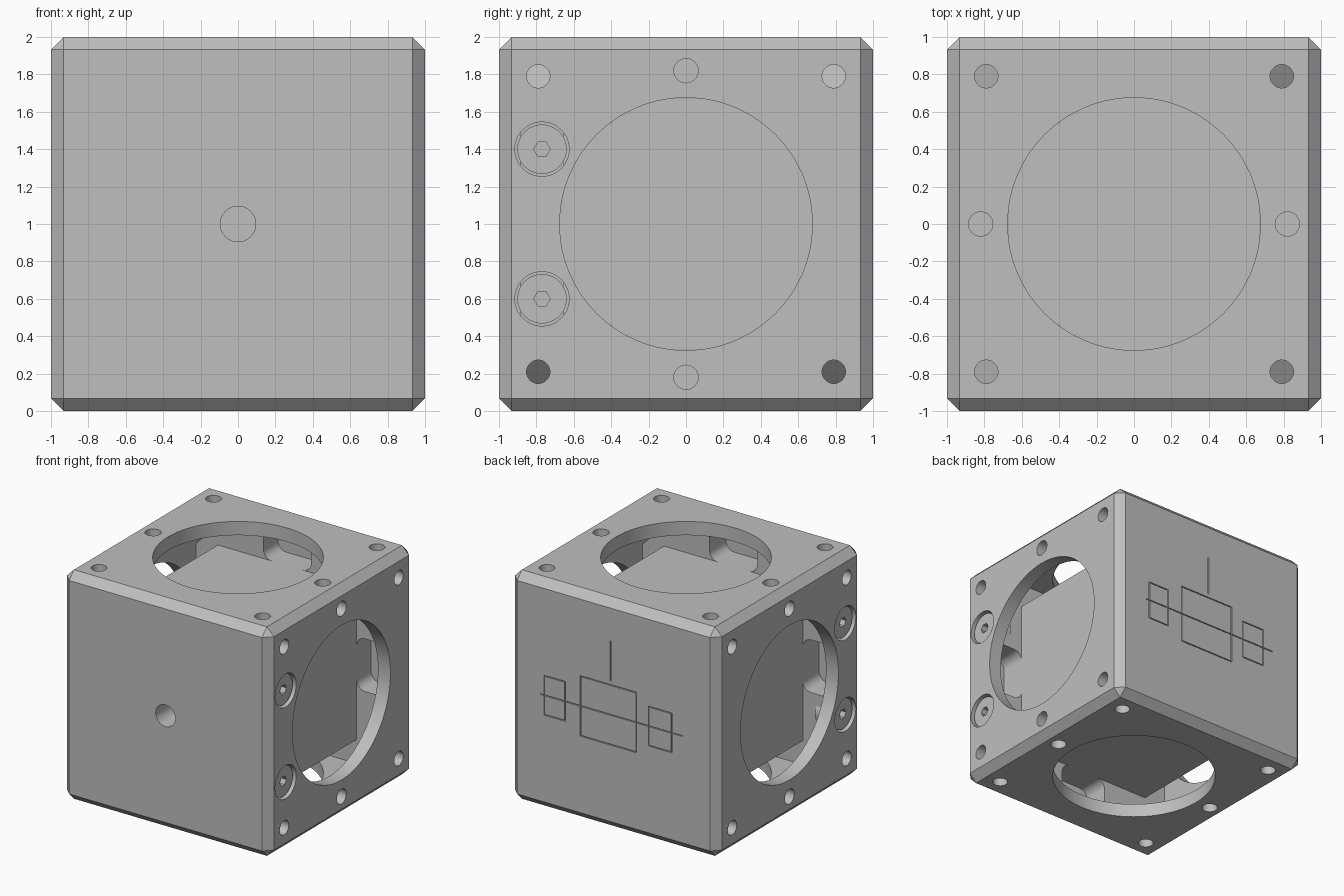
import bpy, bmesh, math
from mathutils import Matrix, Vector

old = bpy.data.objects.get("Cube")
if old:
    bpy.data.objects.remove(old)

grey = bpy.data.materials.new("satin grey")
grey.use_nodes = True
grey.diffuse_color = (0.52, 0.52, 0.52, 1)
grey.node_tree.nodes["Principled BSDF"].inputs["Base Color"].default_value = (0.52, 0.52, 0.52, 1)

WALL = 0.88      # inner face of the shell
BORE = 0.675     # large port radius
ROD = 0.79       # corner hole offset


def box(bm, lo, hi):
    lo, hi = Vector(lo), Vector(hi)
    m = Matrix.Translation((lo + hi) / 2) @ Matrix.Diagonal((*(hi - lo), 1))
    return bmesh.ops.create_cube(bm, size=1, matrix=m)


def rod(bm, start, end, radius, sides=40):
    start, end = Vector(start), Vector(end)
    axis = end - start
    turn = Vector((0, 0, 1)).rotation_difference(axis).to_matrix().to_4x4()
    bmesh.ops.create_cone(bm, cap_ends=True, segments=sides, radius1=radius, radius2=radius,
                          depth=axis.length, matrix=Matrix.Translation((start + end) / 2) @ turn)


def make(name, bm):
    bmesh.ops.recalc_face_normals(bm, faces=bm.faces)
    mesh = bpy.data.meshes.new(name)
    bm.to_mesh(mesh)
    bm.free()
    mesh.materials.append(grey)
    ob = bpy.data.objects.new(name, mesh)
    ob.location.z = 1
    bpy.context.collection.objects.link(ob)
    return ob


def cut(target, bm):
    cutter = make("cutter", bm)
    cutter.hide_render = True
    mod = target.modifiers.new("cut", 'BOOLEAN')
    mod.operation, mod.solver, mod.object = 'DIFFERENCE', 'EXACT', cutter
    mod.use_self = True
    bpy.context.view_layer.objects.active = target
    bpy.ops.object.modifier_apply(modifier=mod.name)
    bpy.data.objects.remove(cutter)


def smooth(ob):
    bpy.ops.object.select_all(action='DESELECT')
    ob.select_set(True)
    bpy.context.view_layer.objects.active = ob
    bpy.ops.object.shade_smooth_by_angle(angle=math.radians(30))


# Chamfered outer shell with a hollow interior
bm = bmesh.new()
box(bm, (-1, -1, -1), (1, 1, 1))
bmesh.ops.bevel(bm, geom=bm.edges[:], offset=0.068, segments=1, affect='EDGES')
shell = make("housing_shell", bm)
bm = bmesh.new()
box(bm, (-WALL,) * 3, (WALL,) * 3)
cut(shell, bm)

# Large round ports through the sides, top and bottom
for axis in (Vector((1, 0, 0)), Vector((0, 0, 1))):
    bm = bmesh.new()
    rod(bm, axis * -1.2, axis * 1.2, BORE, 128)
    cut(shell, bm)

# Corner holes, blind middle holes, screw counterbores, front hole
bm = bmesh.new()
for side in (-1, 1):
    for a in (-1, 1):
        for b in (-1, 1):
            rod(bm, (side * 0.86, a * ROD, b * ROD), (side * 1.1, a * ROD, b * ROD), 0.0625, 32)
            rod(bm, (a * ROD, b * ROD, side * 0.86), (a * ROD, b * ROD, side * 1.1), 0.0625, 32)
        rod(bm, (side * 0.9, 0, a * 0.82), (side * 1.1, 0, a * 0.82), 0.065, 32)
        rod(bm, (a * 0.82, 0, side * 0.9), (a * 0.82, 0, side * 1.1), 0.065, 32)
        rod(bm, (side * 0.86, -0.77, a * 0.4), (side * 1.1, -0.77, a * 0.4), 0.145, 48)
rod(bm, (0, -1.1, 0), (0, -0.8, 0), 0.095, 40)
cut(shell, bm)

# Fine engraved outline diagram on the back
bm = bmesh.new()


def groove(x1, z1, x2, z2, w=0.004):
    box(bm, (min(x1, x2) - w, 0.99, min(z1, z2) - w), (max(x1, x2) + w, 1.05, max(z1, z2) + w))


for x1, x2, h in ((-0.22, 0.32, 0.26), (0.47, 0.67, 0.17), (-0.56, -0.34, 0.17)):
    for s in (-1, 1):
        groove(x1, s * h, x2, s * h)
    for x in (x1, x2):
        groove(x, -h, x, h)
groove(-0.66, 0, 0.7, 0)
groove(0.03, 0.3, 0.03, 0.64)
cut(shell, bm)
smooth(shell)


# Inner end plates: chamfered corners and a rounded notch in each side
def end_plate(name, y1, y2):
    right = [(0.23 - 0.08 + 0.08 * math.cos(t), 0.75 + 0.08 * math.sin(t))
             for t in (math.radians(-90 + 15 * i) for i in range(7))]
    right += [(0.23, WALL), (WALL - 0.25, WALL)]
    side = [(-x, z) for x, z in reversed(right)] + right
    bm = bmesh.new()
    verts = []
    for k in range(4):
        c, s = round(math.cos(k * math.pi / 2)), round(math.sin(k * math.pi / 2))
        verts += [bm.verts.new((x * c + z * s, y1, z * c - x * s)) for x, z in side]
    face = bm.faces.new(verts)
    moved = bmesh.ops.extrude_face_region(bm, geom=[face])["geom"]
    bmesh.ops.translate(bm, vec=(0, y2 - y1, 0),
                        verts=[v for v in moved if isinstance(v, bmesh.types.BMVert)])
    return make(name, bm)


front_plate = end_plate("front_mount_plate", -0.885, -0.655)
bm = bmesh.new()
rod(bm, (0, -1, 0), (0, -0.5, 0), 0.095, 40)
cut(front_plate, bm)
smooth(front_plate)
smooth(end_plate("back_mount_plate", 0.68, 0.885))

# Solid optic block held between the plates
bm = bmesh.new()
box(bm, (-0.67, -0.656, -0.67), (0.67, 0.681, 0.67))
make("optic_block", bm)

# Socket screws on both sides
for side, label in ((1, "left"), (-1, "right")):
    for z, level in ((0.4, "upper"), (-0.4, "lower")):
        bm = bmesh.new()
        rod(bm, (side * 0.8, -0.77, z), (side * 0.975, -0.77, z), 0.132, 48)
        screw = make(f"{label}_{level}_screw", bm)
        bm = bmesh.new()
        rod(bm, (side * 0.9, -0.77, z), (side * 1.1, -0.77, z), 0.044, 6)
        cut(screw, bm)
        smooth(screw)
